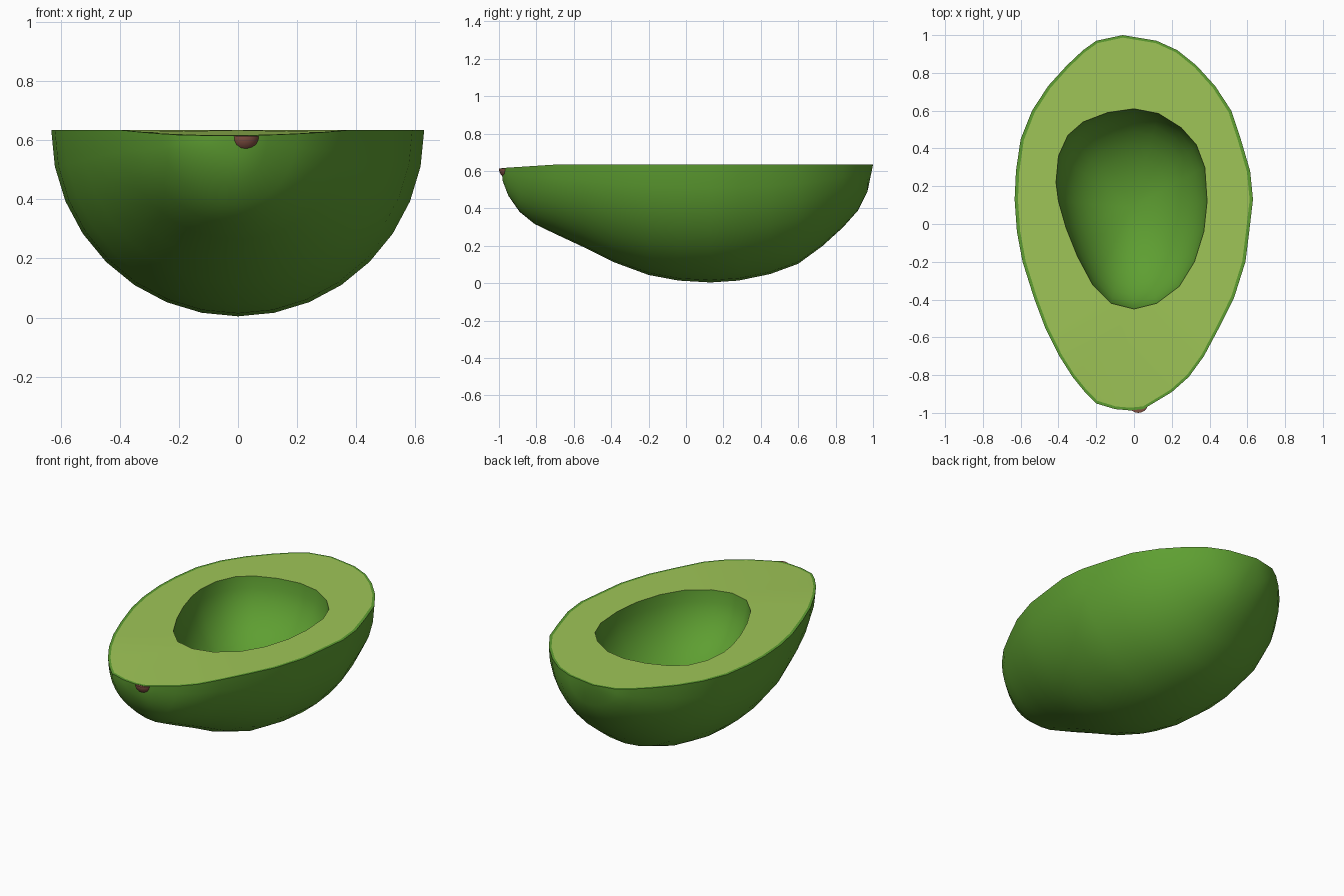
import bpy, bmesh, math

if "Cube" in bpy.data.objects:
    bpy.data.objects.remove(bpy.data.objects["Cube"])

TOP = 0.634


def material(name, rgb):
    m = bpy.data.materials.new(name)
    m.diffuse_color = (*rgb, 1)
    m.use_nodes = True
    m.node_tree.nodes["Principled BSDF"].inputs["Base Color"].default_value = m.diffuse_color
    return m


SKIN = material("skin green", (0.112, 0.345, 0.031))
FLESH = material("flesh green", (0.345, 0.56, 0.095))
BROWN = material("stem brown", (0.22, 0.08, 0.055))


def rim_z(y):
    # the cut face droops slightly at the stem end
    return TOP - 0.018 * max(0, (-0.7 - y) / 0.28)


def finish(bm, name, mat):
    me = bpy.data.meshes.new(name)
    bm.to_mesh(me)
    bm.free()
    me.materials.append(mat)
    ob = bpy.data.objects.new(name, me)
    bpy.context.collection.objects.link(ob)
    bpy.ops.object.select_all(action='DESELECT')
    ob.select_set(True)
    bpy.context.view_layer.objects.active = ob
    bpy.ops.object.shade_smooth_by_angle(angle=math.radians(48))
    return ob


def loft(bm, a, b, closed=False):
    n = len(a)
    for i in range(n if closed else n - 1):
        j = (i + 1) % n
        bm.faces.new((a[i], a[j], b[j], b[i]))


# stations along the fruit: y, left half width, right half width, depth
STATIONS = [
    (-0.98, .10, .05, .07), (-0.95, .20, .10, .15), (-0.89, .26, .20, .24),
    (-0.81, .325, .29, .31), (-0.70, .395, .37, .37), (-0.55, .47, .45, .44),
    (-0.39, .53, .53, .52), (-0.20, .59, .59, .59), (-0.04, .62, .61, .62),
    (0.13, .632, .63, .63), (0.28, .625, .615, .62), (0.45, .60, .565, .585),
    (0.60, .54, .515, .53), (0.73, .455, .43, .435), (0.84, .355, .33, .335),
    (0.92, .27, .23, .245), (0.97, .20, .12, .145)]

# skin: half rings lofted from stem end to round end, plus its cut rim band
bm = bmesh.new()
rings = []
for y, left, right, depth in STATIONS:
    ring = []
    for k in range(17):
        a = math.pi * k / 16
        c = math.cos(a)
        ring.append(bm.verts.new(((right if c > 0 else left) * c, y,
                                  rim_z(y) - depth * math.sin(a))))
    rings.append(ring)
for a, b in zip(rings, rings[1:]):
    loft(bm, a, b)
south = bm.verts.new((-0.02, -0.987, rim_z(-0.987)))
north = bm.verts.new((-0.06, 1.0, TOP))
for ring, pole in ((rings[0], south), (rings[-1], north)):
    for i in range(16):
        bm.faces.new((ring[i], ring[i + 1], pole))
outer = [south] + [r[0] for r in rings] + [north] + [r[-1] for r in reversed(rings)]
inset = []
for v in outer:
    y = 0.05 + (v.co.y - 0.05) * 0.986
    inset.append(bm.verts.new((v.co.x * 0.972, y, rim_z(y))))
loft(bm, outer, inset, True)
flesh_edge = [v.co.copy() for v in inset]
bmesh.ops.recalc_face_normals(bm, faces=bm.faces)
# the open shell must face outward
bm.faces.ensure_lookup_table()
low = min(bm.faces, key=lambda f: f.calc_center_median().z)
if low.normal.z > 0:
    bmesh.ops.reverse_faces(bm, faces=bm.faces)
finish(bm, "skin", SKIN)

# outline of the stone hollow
HOLLOW = [(0, .61), (.13, .585), (.25, .51), (.33, .42), (.375, .30), (.387, .12),
          (.37, -.04), (.32, -.20), (.24, -.33), (.12, -.42), (0, -.45),
          (-.12, -.42), (-.22, -.32), (-.30, -.17), (-.36, -.02), (-.40, .12),
          (-.413, .22), (-.40, .36), (-.35, .47), (-.27, .54), (-.14, .59)]

# flesh: flat cut face with a hole for the hollow
bm = bmesh.new()
edges = []
for loop in (flesh_edge, [(x, y, TOP) for x, y in HOLLOW]):
    vs = [bm.verts.new(p) for p in loop]
    edges += [bm.edges.new((vs[i - 1], vs[i])) for i in range(len(vs))]
bmesh.ops.triangle_fill(bm, edges=edges, use_beauty=True, normal=(0, 0, 1))
for f in bm.faces:
    f.normal_update()
    if f.normal.z < 0:
        f.normal_flip()
finish(bm, "flesh", FLESH)

# stone hollow: rounded bowl below the outline
bm = bmesh.new()
CX, CY, DEPTH, N = -0.01, 0.09, 0.40, 9
prev = None
for k in range(N):
    a = math.pi / 2 * k / N
    s, z = math.cos(a), TOP - DEPTH * math.sin(a)
    ring = [bm.verts.new((CX + (x - CX) * s, CY + (y - CY) * s, z)) for x, y in HOLLOW]
    if prev:
        loft(bm, prev, ring, True)
    prev = ring
tip = bm.verts.new((CX, CY, TOP - DEPTH))
for i in range(len(prev)):
    bm.faces.new((prev[i - 1], prev[i], tip))
bmesh.ops.recalc_face_normals(bm, faces=bm.faces)
if tip.normal.z < 0:
    bmesh.ops.reverse_faces(bm, faces=bm.faces)
finish(bm, "stone_hollow", SKIN)

# stem: little ball cut flat at the rim
bm = bmesh.new()
bmesh.ops.create_uvsphere(bm, u_segments=20, v_segments=12, radius=0.053)
cut = bmesh.ops.bisect_plane(bm, geom=bm.verts[:] + bm.edges[:] + bm.faces[:],
                             plane_co=(0, 0, 0.002), plane_no=(0, 0, 1), clear_outer=True)
bmesh.ops.holes_fill(bm, edges=[e for e in bm.edges if e.is_boundary])
bmesh.ops.translate(bm, verts=bm.verts, vec=(0.022, -0.947, 0.612))
finish(bm, "stem", BROWN)
